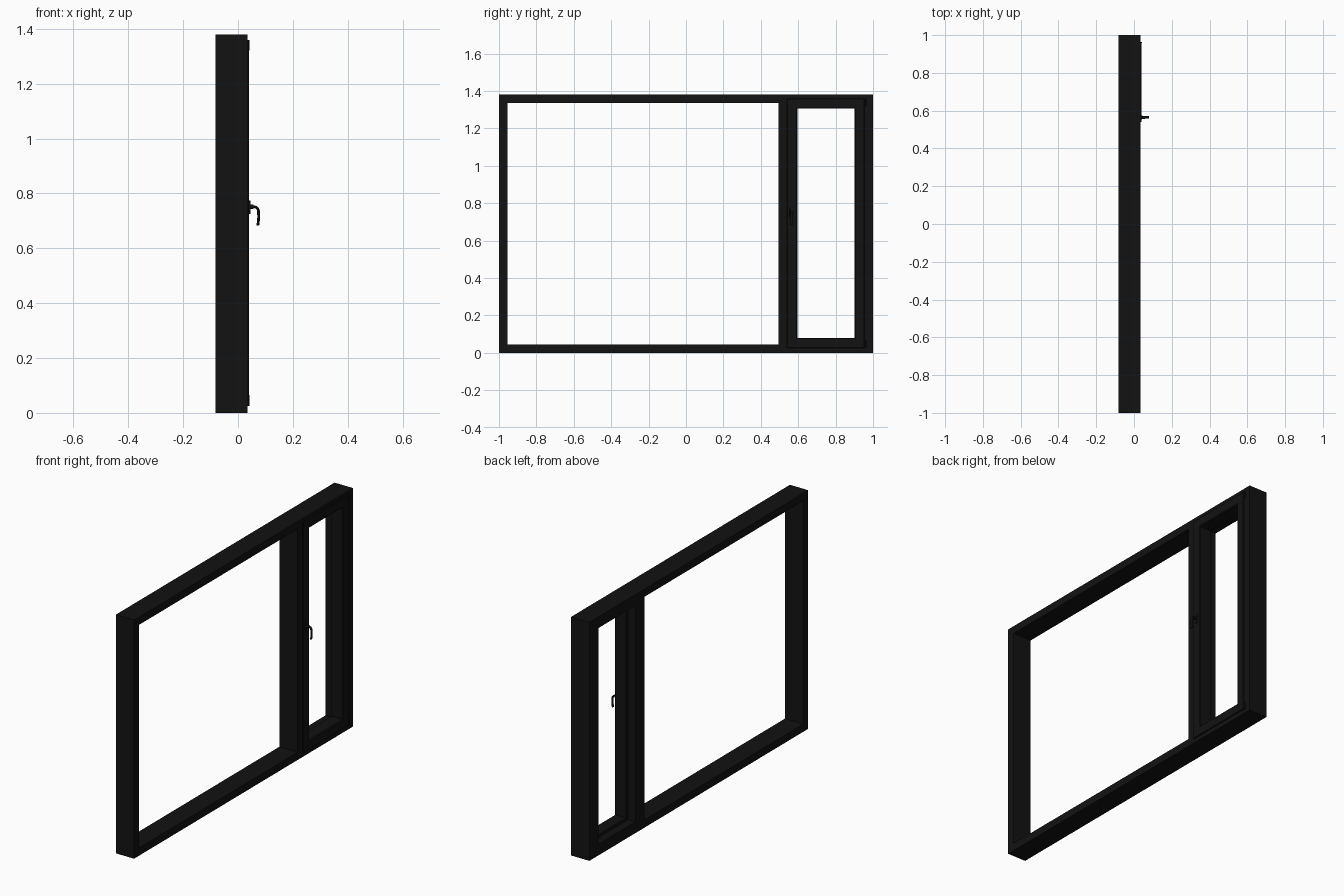
import bpy, bmesh, math
from mathutils import Vector

if "Cube" in bpy.data.objects:
    bpy.data.objects.remove(bpy.data.objects["Cube"])

black = bpy.data.materials.new("black_paint")
black.diffuse_color = (0.006, 0.006, 0.006, 1)
black.use_nodes = True
black.node_tree.nodes["Principled BSDF"].inputs["Base Color"].default_value = black.diffuse_color


def finish(name, bm, smooth=False):
    bmesh.ops.recalc_face_normals(bm, faces=bm.faces)
    me = bpy.data.meshes.new(name)
    bm.to_mesh(me)
    bm.free()
    ob = bpy.data.objects.new(name, me)
    me.materials.append(black)
    bpy.context.collection.objects.link(ob)
    for p in me.polygons:
        p.use_smooth = smooth
    if smooth:
        bpy.context.view_layer.objects.active = ob
        ob.select_set(True)
        bpy.ops.object.shade_smooth_by_angle(angle=math.radians(40))
        ob.select_set(False)
    return ob


def ring(name, y0, y1, z0, z1, profile):
    """Mitred rectangular frame; profile is a closed list of (x, inset)."""
    bm = bmesh.new()
    loops = []
    for sy, sz in ((0, 0), (1, 0), (1, 1), (0, 1)):
        loops.append([bm.verts.new((x, y1 - d if sy else y0 + d, z1 - d if sz else z0 + d))
                      for x, d in profile])
    n = len(profile)
    for i in range(4):
        a, b = loops[i], loops[(i + 1) % 4]
        for j in range(n):
            k = (j + 1) % n
            bm.faces.new((a[j], a[k], b[k], b[j]))
    return finish(name, bm)


def post(name, outline, z0, z1):
    """Vertical extrusion of an (x, y) outline."""
    bm = bmesh.new()
    f = bm.faces.new([bm.verts.new((x, y, z0)) for x, y in outline])
    g = bmesh.ops.extrude_face_region(bm, geom=[f])
    bmesh.ops.translate(bm, vec=(0, 0, z1 - z0),
                        verts=[v for v in g["geom"] if isinstance(v, bmesh.types.BMVert)])
    return finish(name, bm)


def cylinder(name, r, h, loc, axis):
    bm = bmesh.new()
    bmesh.ops.create_cone(bm, cap_ends=True, segments=20, radius1=r, radius2=r, depth=h)
    q = Vector((0, 0, 1)).rotation_difference(Vector(axis))
    for v in bm.verts:
        v.co = q @ v.co + Vector(loc)
    return finish(name, bm, True)


W, H = 1.0, 1.38
BACK, FRONT = -0.082, 0.035

# outer frame
ring("outer_frame", -W, W, 0, H,
     [(BACK, 0), (FRONT, 0), (FRONT, 0.045), (BACK, 0.045)])

# stepped mullion and hinge jamb: narrow at the front, stop lip at the back
post("mullion", [(BACK, 0.495), (FRONT, 0.495), (FRONT, 0.558), (-0.035, 0.558),
                 (-0.035, 0.578), (BACK, 0.578)], 0.045, H - 0.045)
post("hinge_jamb", [(BACK, 0.955), (FRONT, 0.955), (FRONT, 0.937), (-0.035, 0.937),
                    (-0.035, 0.917), (BACK, 0.917)], 0.045, H - 0.045)

# top and bottom stop lips in the opening bay
for nm, z0, z1 in (("sill_stop", 0.045, 0.065), ("head_stop", H - 0.065, H - 0.045)):
    post(nm, [(BACK, 0.578), (-0.035, 0.578), (-0.035, 0.917), (BACK, 0.917)], z0, z1)

# opening sash with front overlap lip
ring("sash", 0.54, 0.955, 0.025, H - 0.02,
     [(0.0352, 0), (0.039, 0), (0.041, 0.002), (0.041, 0.05), (0.036, 0.055),
      (-0.032, 0.055), (-0.032, 0.022), (0.0352, 0.022)])

# hinges at top and bottom of the sash
for nm, z in (("lower_hinge", 0.045), ("upper_hinge", H - 0.04)):
    cylinder(nm, 0.005, 0.04, (0.037, 0.96, z), (0, 0, 1))

# handle plate and neck
HY = 0.565
post("handle_plate", [(0.040, HY - 0.011), (0.045, HY - 0.009),
                      (0.045, HY + 0.009), (0.040, HY + 0.011)], 0.725, 0.775)
cylinder("handle_neck", 0.008, 0.014, (0.050, HY, 0.751), (1, 0, 0))

# bent lever swept along a short path
path = [(0.045, 0.751), (0.060, 0.751), (0.067, 0.749), (0.072, 0.744),
        (0.0745, 0.736), (0.0755, 0.715), (0.074, 0.695), (0.072, 0.683)]
bm = bmesh.new()
rings = []
for i, (x, z) in enumerate(path):
    p, q = path[max(i - 1, 0)], path[min(i + 1, len(path) - 1)]
    t = Vector((q[0] - p[0], 0, q[1] - p[1])).normalized()
    nrm = Vector((t.z, 0, -t.x))
    rings.append([bm.verts.new(Vector((x, HY, z)) + nrm * 0.005 * math.cos(a)
                               + Vector((0, 0.0075 * math.sin(a), 0)))
                  for a in (2 * math.pi * k / 12 for k in range(12))])
for a, b in zip(rings, rings[1:]):
    for k in range(12):
        bm.faces.new((a[k], a[(k + 1) % 12], b[(k + 1) % 12], b[k]))
bm.faces.new(rings[0])
bm.faces.new(rings[-1])
finish("handle_lever", bm, True)
